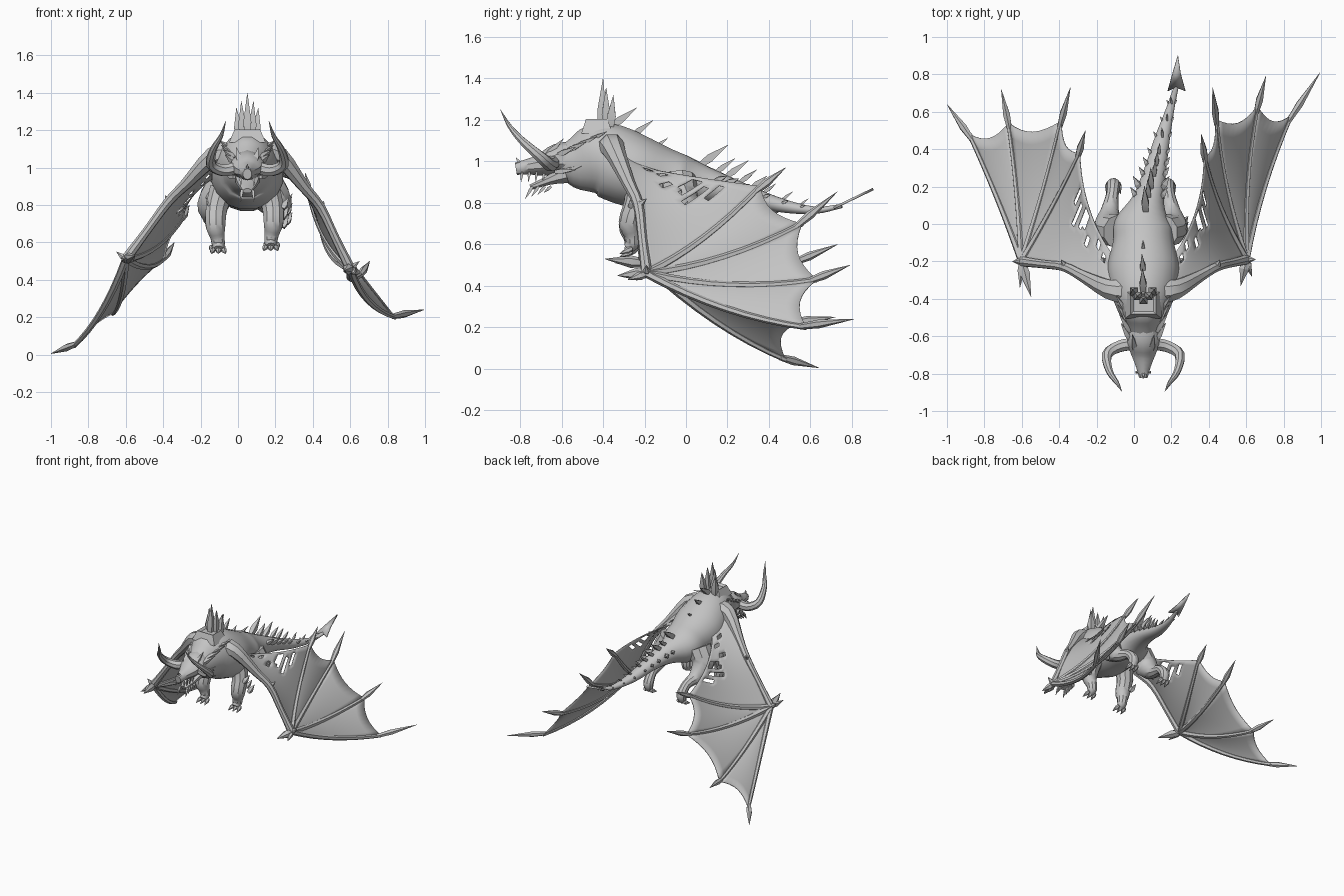
import bpy, bmesh, math, random
from mathutils import Vector

random.seed(4)
if "Cube" in bpy.data.objects:
    bpy.data.objects.remove(bpy.data.objects["Cube"], do_unlink=True)

grey = bpy.data.materials.new("stone_grey")
grey.use_nodes = True
COLOUR = (0.55, 0.55, 0.55, 1)
grey.diffuse_color = COLOUR
grey.node_tree.nodes["Principled BSDF"].inputs["Base Color"].default_value = COLOUR
MID = 0.05  # body centre line


def finish(name, bm, angle=35):
    """Turn a bmesh into a shaded, coloured object."""
    bmesh.ops.recalc_face_normals(bm, faces=bm.faces)
    mesh = bpy.data.meshes.new(name)
    bm.to_mesh(mesh)
    bm.free()
    mesh.materials.append(grey)
    mesh.shade_smooth()
    mesh.set_sharp_from_angle(angle=math.radians(angle))
    obj = bpy.data.objects.new(name, mesh)
    bpy.context.collection.objects.link(obj)
    return obj


def spline(points, steps):
    """Catmull-Rom subdivision of points of any dimension."""
    pts = [Vector(p) for p in points]
    ends = [pts[0] * 2 - pts[1]] + pts + [pts[-1] * 2 - pts[-2]]
    out = []
    for a, b, c, d in zip(ends, ends[1:], ends[2:], ends[3:]):
        for k in range(steps):
            t = k / steps
            out.append(b + (c - a) * (t / 2) + (a * 2 - b * 5 + c * 4 - d) * (t * t / 2)
                       + (b * 3 - a - c * 3 + d) * (t ** 3 / 2))
    return out + [pts[-1]]


def add_tube(bm, path, sides):
    """Sweep an ellipse through (x, y, z, half width, half height) points."""
    centres = [Vector(p[:3]) for p in path]
    side, rings = None, []
    for i, p in enumerate(path):
        t = (centres[min(i + 1, len(path) - 1)] - centres[max(i - 1, 0)]).normalized()
        if side is None:
            side = Vector((1, 0, 0)) if abs(t.x) < 0.8 else Vector((0, 1, 0))
        side = (side - t * side.dot(t)).normalized()
        up = side.cross(t)
        w, h = max(p[3], 0.001), max(p[-1], 0.001)
        rings.append([bm.verts.new(centres[i] + side * (w * math.cos(a)) + up * (h * math.sin(a)))
                      for a in (math.tau * (k + 0.5) / sides for k in range(sides))])
    for r, q in zip(rings, rings[1:]):
        for k in range(sides):
            n = (k + 1) % sides
            bm.faces.new((r[k], r[n], q[n], q[k]))
    bm.faces.new(rings[0])
    bm.faces.new(rings[-1])


def tube(name, points, sides=8, steps=3):
    bm = bmesh.new()
    add_tube(bm, spline(points, steps), sides)
    return finish(name, bm)


def spikes(name, items, sides=4):
    """Tapered spikes, each (base, tip, radius), with a swollen root."""
    bm = bmesh.new()
    for base, tip, r in items:
        a, b = Vector(base), Vector(tip)
        add_tube(bm, [(*a, r * 0.7), (*a.lerp(b, 0.35), r), (*b, 0)], sides)
    return finish(name, bm, 20)


# Body, neck and tail in one sweep
BODY = [(MID, -0.6, 1.0, 0.075, 0.08), (MID, -0.52, 1.0, 0.11, 0.14), (MID, -0.4, 1.01, 0.165, 0.18),
        (MID, -0.25, 0.955, 0.195, 0.18), (MID, -0.1, 0.915, 0.165, 0.15), (MID, 0, 0.895, 0.155, 0.13),
        (0.075, 0.12, 0.88, 0.09, 0.085), (0.11, 0.27, 0.845, 0.062, 0.052), (0.15, 0.45, 0.79, 0.042, 0.035),
        (0.195, 0.62, 0.765, 0.022, 0.018), (0.23, 0.75, 0.785, 0.012, 0.01)]
tube("body", BODY, 16, 4)
body_line = spline(BODY, 12)


def at(y):
    return min(body_line, key=lambda p: abs(p[1] - y))


# Flat arrow on the tail end
bm = bmesh.new()
outline = [(0, 0), (-0.045, -0.02), (-0.02, 0.07), (0.01, 0.17), (0.025, 0.07), (0.05, -0.02)]
bm.faces.new([bm.verts.new((0.225 + x, 0.735 + y, 0.78 + y * 0.48)) for x, y in outline])
finish("tail_arrow", bm).modifiers.new("thickness", "SOLIDIFY").thickness = 0.012

# Large spines on the back, smaller ones down the tail and its flanks
back, flank = [], []
for y, size in ((-0.36, 0.15), (-0.26, 0.12), (-0.15, 0.07), (0.07, 0.16), (0.14, 0.11), (0.19, 0.13),
                (0.25, 0.1), (0.31, 0.09), (0.38, 0.07), (0.46, 0.06), (0.55, 0.045), (0.64, 0.04)):
    p = at(y)
    base = Vector((p[0], p[1], p[2] + p[4] * 0.9))
    back.append((base, base + Vector((random.uniform(-0.01, 0.01), size * 0.85, size * 0.62)), size * 0.17))
    if y > 0.1:
        for s in (-1, 1):
            base = Vector((p[0] + s * p[3] * 0.8, p[1], p[2] + p[4] * 0.4))
            flank.append((base, base + Vector((s * size * 0.3, size * 0.5, size * 0.2)), size * 0.16))
spikes("back_spines", back)
spikes("tail_flank_spines", flank)

# Crest standing on a raised plate above the shoulders
spikes("crest", [((MID + x, -0.41 + abs(x), 1.16), (MID + x * 1.3, -0.4 + d, 1.4 - abs(x) * 1.8), 0.03)
                 for x, d in ((0, 0), (0.025, 0.015), (-0.025, 0.015), (0.045, 0.05), (-0.045, 0.05))])
bm = bmesh.new()
bmesh.ops.create_cube(bm, size=1)
for v in bm.verts:
    taper = 0.8 if v.co.z > 0 else 1.15
    v.co = (MID + v.co.x * 0.17 * taper, -0.43 + v.co.y * 0.13 * taper, 1.17 + v.co.z * 0.07)
bmesh.ops.inset_individual(bm, faces=[f for f in bm.faces if f.calc_center_median().z > 1.2],
                           thickness=0.02, depth=-0.015)
finish("shoulder_plate", bm)

# Head: skull, snout and open lower jaw
tube("skull", [(MID, -0.54, 1.01, 0.08, 0.09), (MID, -0.62, 1.01, 0.09, 0.075), (MID, -0.69, 0.985, 0.07, 0.055),
               (MID, -0.76, 0.975, 0.042, 0.038), (MID, -0.82, 0.965, 0.024, 0.03)], 10)
tube("lower_jaw", [(MID, -0.58, 0.94, 0.07, 0.05), (MID, -0.66, 0.91, 0.055, 0.025),
                   (MID, -0.75, 0.875, 0.025, 0.014)], 8)
spikes("snout_horn", [((MID, -0.79, 0.975), (MID, -0.82, 1.02), 0.014)])
face, teeth = [], []
for s in (-1, 1):
    tube("left_horn" if s > 0 else "right_horn",
         [(MID + s * x, y, z, r) for x, y, z, r in (
             (0.05, -0.64, 1.0, 0.035), (0.13, -0.655, 0.985, 0.033), (0.195, -0.70, 1.02, 0.028),
             (0.18, -0.79, 1.1, 0.019), (0.14, -0.85, 1.17, 0.011), (0.115, -0.895, 1.25, 0.001))], 8)
    for k in range(4):
        # Brow, cheek and neck frills sweep backwards
        face.append(((MID + s * 0.07, -0.62 + k * 0.045, 1.03 + k * 0.02),
                     (MID + s * (0.12 + k * 0.01), -0.53 + k * 0.05, 1.07 + k * 0.025), 0.018))
        face.append(((MID + s * 0.07, -0.63 + k * 0.035, 0.95),
                     (MID + s * 0.115, -0.53 + k * 0.03, 0.96 + k * 0.02), 0.016))
        teeth.append(((MID + s * 0.035, -0.79 + k * 0.035, 0.95), (MID + s * 0.035, -0.795 + k * 0.035, 0.9), 0.009))
        teeth.append(((MID + s * 0.03, -0.74 + k * 0.03, 0.88),
                      (MID + s * 0.035, -0.775 + k * 0.03, 0.82 + k * 0.01), 0.011))
    face.append(((MID + s * 0.04, -0.68, 1.02), (MID + s * 0.06, -0.59, 1.11), 0.02))
spikes("face_frills", face)
spikes("teeth", teeth)

# Legs with clawed feet and spiked outer sides
LEGS = {
    "fore_leg": [(0.12, -0.22, 0.88, 0.07), (0.15, -0.24, 0.78, 0.06), (0.155, -0.27, 0.69, 0.055),
                 (0.145, -0.26, 0.63, 0.04), (0.14, -0.26, 0.59, 0.036), (0.14, -0.28, 0.565, 0.025)],
    "hind_leg": [(0.12, -0.04, 0.9, 0.09), (0.17, -0.02, 0.8, 0.085), (0.165, 0.07, 0.72, 0.05),
                 (0.15, 0.16, 0.69, 0.034), (0.145, 0.21, 0.63, 0.038), (0.145, 0.2, 0.58, 0.028)],
}
for part, pts in LEGS.items():
    for s, label in ((-1, "right_"), (1, "left_")):
        lift = 0.015 if s > 0 else 0
        tube(label + part, [(MID - 0.015 + s * x, y, z + lift, r) for x, y, z, r in pts], 10)
        x, y, z, r = pts[-1]
        foot = Vector((MID - 0.015 + s * x, y, z + lift))
        spikes(label + part + "_claws", [
            (foot + Vector((d, 0.02, 0)), foot + Vector((d * 1.4, -0.04, -0.025)), 0.016) for d in (-0.027, 0, 0.027)], 6)
        knee = Vector((MID + s * (pts[1][0] + 0.04), pts[1][1], pts[1][2]))
        spikes(label + part + "_spikes", [
            (knee + Vector((0, k * 0.03 - 0.03, -k * 0.05)), knee + Vector((s * 0.03, k * 0.03, 0.06 - k * 0.05)), 0.02)
            for k in range(3)])


# Wings: arm, four fingers and webbing; each finger is (web end, tip)
def wing(label, shoulder, elbow, wrist, claw, root, fingers, bulge):
    shoulder, elbow, wrist, claw, root, bulge = map(Vector, (shoulder, elbow, wrist, claw, root, bulge))
    side = math.copysign(1, wrist.x)
    ends = [Vector(f[0]) for f in fingers]

    def along(i, s):
        return wrist.lerp(ends[i], s) + bulge * (4 * s * (1 - s))

    inner = Vector((MID + side * 0.08, -0.36, 1.06))
    tube(label + "wing_arm", [(*inner, 0.08), (*shoulder, 0.055), (*shoulder.lerp(elbow, 0.6), 0.032),
                              (*elbow, 0.026), (*elbow.lerp(wrist, 0.5), 0.023), (*wrist, 0.028)], 8)
    spikes(label + "wing_claws", [
        (wrist, claw, 0.03), (wrist, claw + Vector((side * 0.06, 0.05, -0.02)), 0.022),
        (wrist, wrist + Vector((side * 0.05, 0, 0.04)), 0.018),
        (elbow, elbow + Vector((side * 0.02, 0.04, 0.03)), 0.018)], 6)
    for i, (end, tip) in enumerate(fingers):
        bone = [(*along(i, k / 8), 0.021 - 0.001 * k) for k in range(9)]
        tube(f"{label}wing_finger_{i + 1}", bone, 6, 1)
        spikes(f"{label}wing_finger_tip_{i + 1}", [(along(i, 0.96), tip, 0.021)], 6)

    def web(name, surface, nu, nv, holes=()):
        bm = bmesh.new()
        grid = [[bm.verts.new(surface(i / nu, j / nv)) for j in range(nv + 1)] for i in range(nu + 1)]
        for i in range(nu):
            for j in range(nv):
                if (i, j) not in holes:
                    bm.faces.new((grid[i][j], grid[i + 1][j], grid[i + 1][j + 1], grid[i][j + 1]))
        bmesh.ops.remove_doubles(bm, verts=bm.verts, dist=0.0005)
        obj = finish(label + name, bm, 60)
        mod = obj.modifiers.new("thickness", "SOLIDIFY")
        mod.thickness, mod.offset = 0.006, 0

    # Webs between neighbouring fingers, gently scalloped at the rear
    for i in range(3):
        def panel(v, s, i=i):
            arc = 4 * v * (1 - v)
            s *= 1 - 0.07 * arc
            return along(i, s).lerp(along(i + 1, s), v) + Vector((side * 0.01, 0, 0.01)) * (arc * s)
        web(f"wing_web_{i + 1}", panel, 8, 10)

    # Torn inner web from the arm back to the body
    lead = spline([shoulder, elbow, wrist], 10)

    def inner_web(t, s):
        front = lead[round(t * 20)]
        rear = root.lerp(ends[0], t) + Vector((side * 0.04, -0.02, 0)) * (4 * t * (1 - t))
        return front.lerp(rear, s) + bulge * (4 * s * (1 - s) * t)
    torn = {(i, j) for i, low, high in ((2, 9, 12), (4, 11, 14), (7, 8, 11), (9, 11, 15), (10, 10, 15), (12, 9, 14),
                                        (14, 12, 15)) for j in range(low, high)}
    web("inner_wing_web", inner_web, 20, 16, torn)


wing("left_", (0.22, -0.35, 1.06), (0.44, -0.23, 0.79), (0.6, -0.19, 0.46), (0.57, -0.33, 0.45), (0.21, -0.17, 0.96),
     [((0.375, 0.36, 0.88), (0.36, 0.48, 0.97)), ((0.44, 0.56, 0.7), (0.42, 0.73, 0.855)),
      ((0.66, 0.63, 0.43), (0.705, 0.79, 0.5)), ((0.84, 0.58, 0.2), (0.995, 0.81, 0.24))], (-0.025, 0, -0.04))
wing("right_", (-0.13, -0.35, 1.06), (-0.37, -0.23, 0.82), (-0.6, -0.2, 0.51), (-0.55, -0.39, 0.53), (-0.11, -0.17, 0.96),
     [((-0.29, 0.38, 0.74), (-0.26, 0.5, 0.8)), ((-0.39, 0.55, 0.52), (-0.34, 0.73, 0.6)),
      ((-0.67, 0.54, 0.22), (-0.71, 0.72, 0.25)), ((-0.88, 0.48, 0.045), (-1, 0.64, 0.005))], (0.01, 0, -0.045))
